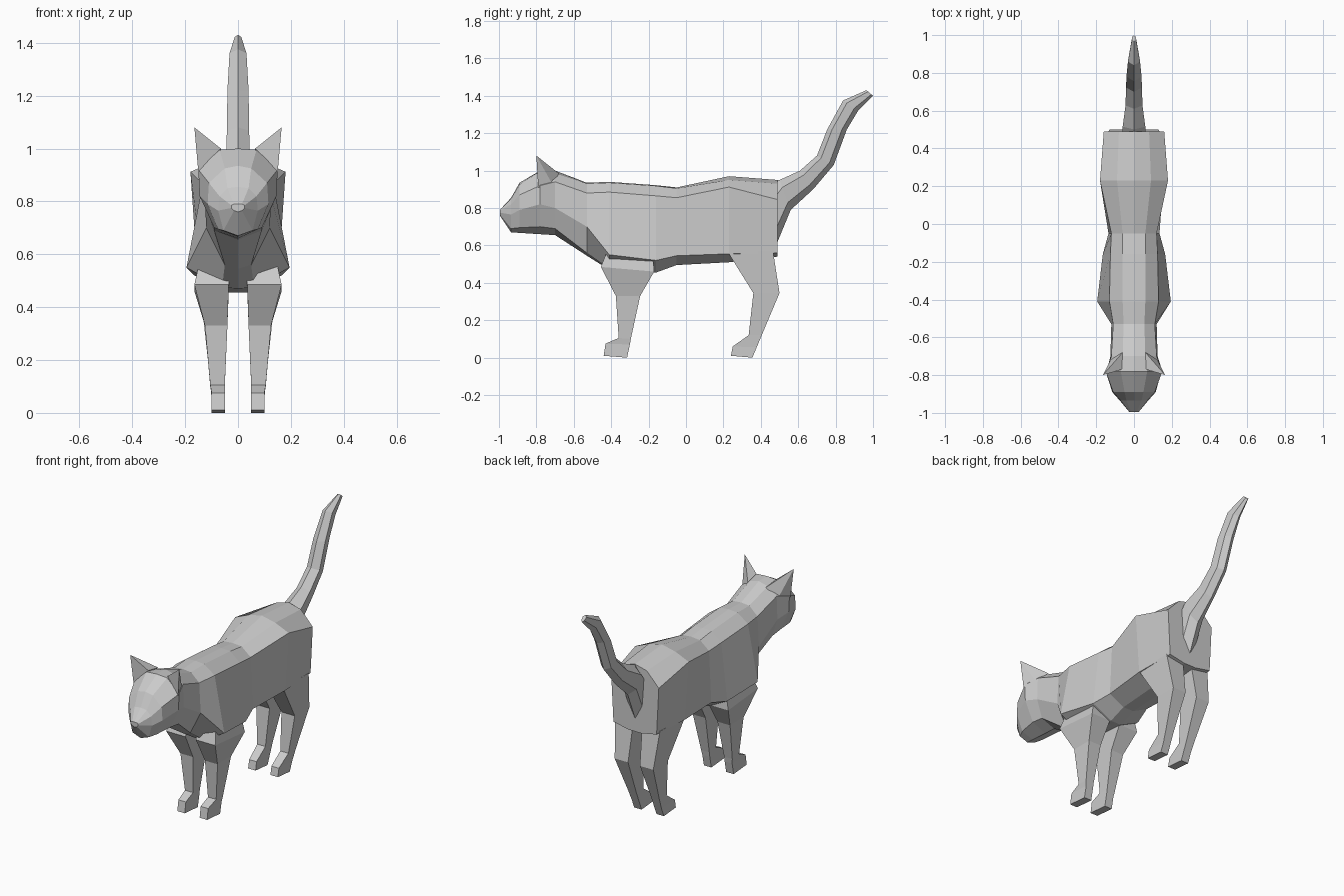
import bpy
import bmesh

default_cube = bpy.data.objects.get("Cube")
if default_cube:
    bpy.data.objects.remove(default_cube, do_unlink=True)

# Single fur colour
fur = bpy.data.materials.new("grey_fur")
fur.use_nodes = True
fur.diffuse_color = (0.6, 0.6, 0.6, 1)
fur.node_tree.nodes["Principled BSDF"].inputs["Base Color"].default_value = fur.diffuse_color


def finish(name, mesh_data, mirrored=False):
    """Turn a bmesh into a flat-shaded object, optionally mirrored across x."""
    bmesh.ops.recalc_face_normals(mesh_data, faces=mesh_data.faces)
    mesh = bpy.data.meshes.new(name)
    mesh_data.to_mesh(mesh)
    mesh_data.free()
    mesh.materials.append(fur)
    obj = bpy.data.objects.new(name, mesh)
    bpy.context.collection.objects.link(obj)
    if mirrored:
        mirror = obj.modifiers.new("other_side", 'MIRROR')
        mirror.use_axis = (True, False, False)
        mirror.use_mirror_merge = False
    return obj


def loft(name, rings, mirrored=False):
    """Skin a series of closed rings and cap both ends."""
    bm = bmesh.new()
    loops = [[bm.verts.new(point) for point in ring] for ring in rings]
    for first, second in zip(loops, loops[1:]):
        count = len(first)
        for i in range(count):
            j = (i + 1) % count
            bm.faces.new((first[i], first[j], second[j], second[i]))
    bm.faces.new(loops[0])
    bm.faces.new(loops[-1])
    return finish(name, bm, mirrored)


def symmetric_ring(half):
    """Complete a half section whose first and last points lie on x = 0."""
    return half + [(-x, y, z) for x, y, z in reversed(half[1:-1])]


def section(y, top, edge, shoulder, side, low, bottom):
    half = [(0, top), edge, shoulder, side, low, (0, bottom)]
    return symmetric_ring([(x, y, z) for x, z in half])


def tail_ring(top, bottom, width):
    """Six-sided ring slung between a top and a bottom (y, z) point."""
    half = []
    for x, t in ((0, 0), (width, .25), (width * .8, .75), (0, 1)):
        y, z = (a + (b - a) * t for a, b in zip(top, bottom))
        half.append((x, y, z))
    return symmetric_ring(half)


def leg_ring(front, back, inner, outer):
    """Four-sided ring between front and back (y, z) points."""
    return [(inner, *front), (outer, *front), (outer, *back), (inner, *back)]


# Head, from nose to nape
neck = section(-.7, 1, (.06, .985), (.12, .94), (.125, .8), (.09, .69), .655)
loft("head", [
    section(-.995, .79, (.015, .79), (.025, .785), (.025, .775), (.015, .765), .76),
    section(-.935, .855, (.04, .85), (.07, .82), (.075, .765), (.055, .69), .67),
    section(-.89, .935, (.05, .925), (.11, .87), (.115, .79), (.075, .695), .667),
    section(-.78, 1, (.07, .995), (.15, .92), (.145, .82), (.09, .7), .66),
    neck,
])

# Torso, from neck to rump
loft("torso", [
    neck,
    section(-.53, .935, (.055, .93), (.11, .88), (.12, .7), (.05, .56), .545),
    section(-.41, .94, (.06, .935), (.13, .885), (.195, .55), (.06, .475), .47),
    section(-.16, .922, (.06, .918), (.125, .865), (.165, .52), (.035, .455), .455),
    section(-.05, .91, (.06, .905), (.12, .855), (.135, .545), (.035, .495), .495),
    section(.23, .97, (.09, .95), (.18, .912), (.155, .555), (.04, .51), .51),
    section(.49, .95, (.08, .93), (.16, .845), (.145, .56), (.04, .54), .54),
])

# Tail, growing out of a wedge on the rump
loft("tail", [
    tail_ring((.47, .945), (.465, .56), .06),
    tail_ring((.5, .95), (.56, .79), .06),
    tail_ring((.61, 1), (.68, .9), .045),
    tail_ring((.7, 1.08), (.79, 1.03), .042),
    tail_ring((.755, 1.22), (.86, 1.22), .04),
    tail_ring((.84, 1.375), (.92, 1.32), .032),
    tail_ring((.965, 1.43), (1, 1.4), .012),
])

# Front legs with paws
loft("front_legs", [
    leg_ring((-.41, .6), (-.18, .58), .03, .14),
    leg_ring((-.455, .485), (-.17, .46), .035, .165),
    leg_ring((-.375, .33), (-.245, .33), .04, .125),
    leg_ring((-.36, .105), (-.295, .1), .05, .105),
    leg_ring((-.43, .075), (-.3, .07), .05, .1),
    leg_ring((-.44, .01), (-.315, 0), .05, .1),
], mirrored=True)

# Hind legs with paws
loft("hind_legs", [
    leg_ring((.22, .57), (.465, .57), .03, .15),
    leg_ring((.36, .345), (.5, .345), .04, .13),
    leg_ring((.335, .12), (.405, .12), .05, .105),
    leg_ring((.25, .06), (.378, .055), .05, .1),
    leg_ring((.24, .01), (.355, 0), .05, .1),
], mirrored=True)

# Pointed ears
ear = bmesh.new()
for corner in ((.165, -.8, 1.08), (.065, -.77, 1), (.15, -.79, .91), (.06, -.68, .985), (.12, -.71, .92)):
    ear.verts.new(corner)
bmesh.ops.convex_hull(ear, input=ear.verts)
finish("ears", ear, mirrored=True)
